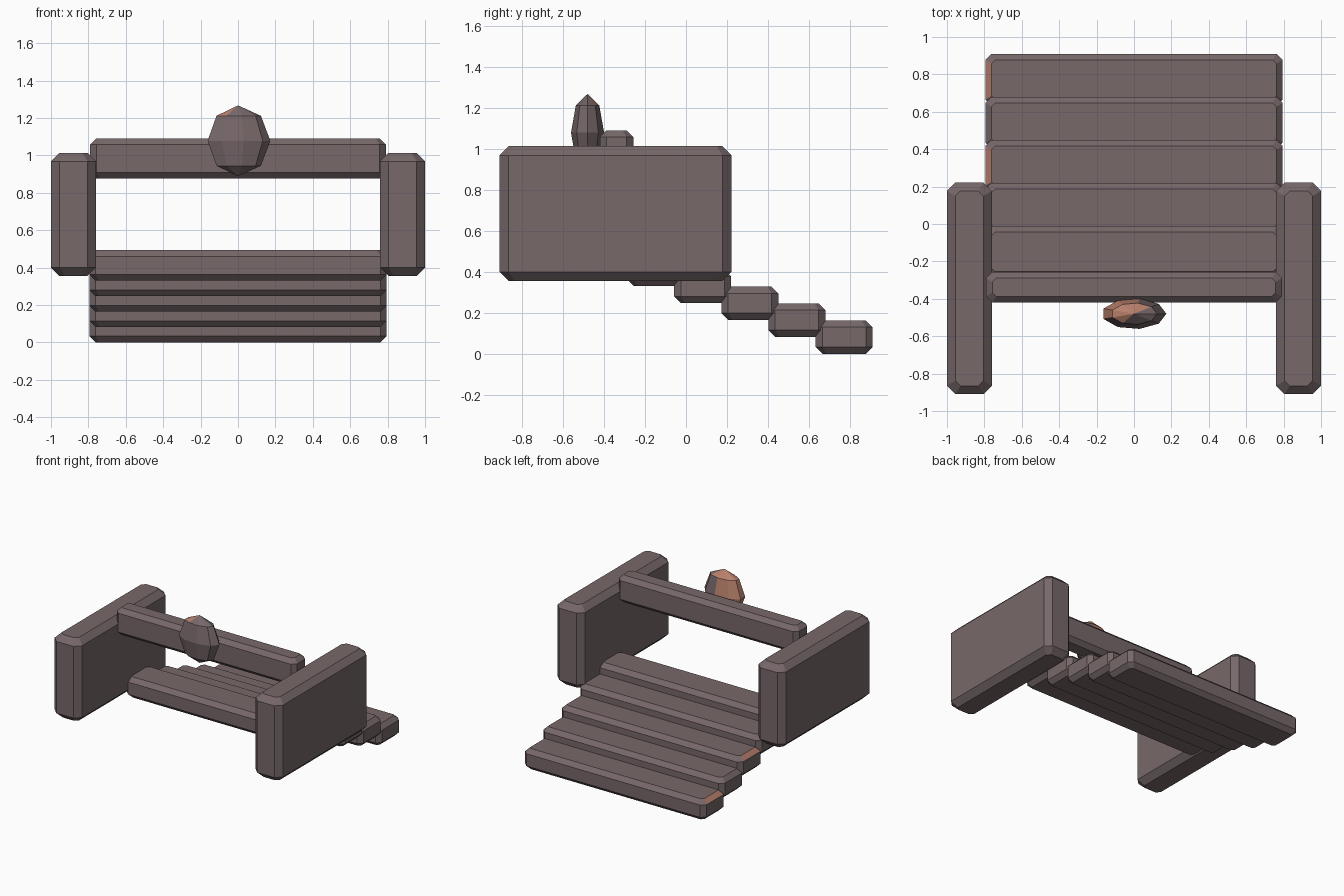
import bpy
from math import sin, cos, pi, radians

cube = bpy.data.objects.get("Cube")
if cube:
    bpy.data.objects.remove(cube, do_unlink=True)


def make_material(name, rgb):
    mat = bpy.data.materials.new(name)
    mat.use_nodes = True
    color = (*rgb, 1)
    mat.diffuse_color = color
    mat.node_tree.nodes["Principled BSDF"].inputs["Base Color"].default_value = color
    return mat


STONE = make_material("mauve grey stone", (0.185, 0.138, 0.143))
CLAY = make_material("orange clay", (0.48, 0.215, 0.15))


def loft(name, rings, clay_rule=None):
    """Join rings of points upward; a ring of one point is a pole."""
    verts, loops = [], []
    for ring in rings:
        loops.append(range(len(verts), len(verts) + len(ring)))
        verts += ring
    faces = []
    for low, high in zip(loops, loops[1:]):
        n = max(len(low), len(high))
        for i in range(n):
            j = (i + 1) % n
            if len(low) == 1:
                faces.append((low[0], high[j], high[i]))
            elif len(high) == 1:
                faces.append((low[i], low[j], high[0]))
            else:
                faces.append((low[i], low[j], high[j], high[i]))
    if len(loops[0]) > 1:
        faces.append(tuple(reversed(loops[0])))
    if len(loops[-1]) > 1:
        faces.append(tuple(loops[-1]))
    mesh = bpy.data.meshes.new(name)
    mesh.from_pydata(verts, [], faces)
    mesh.materials.append(STONE)
    mesh.materials.append(CLAY)
    mesh.update()
    if clay_rule:
        for face in mesh.polygons:
            face.material_index = int(clay_rule(face))
    obj = bpy.data.objects.new(name, mesh)
    bpy.context.collection.objects.link(obj)
    return obj


def octagon(x0, x1, y0, y1, z, cut):
    """Rectangle with its four corners cut off, counter-clockwise."""
    return [(x0 + cut, y0, z), (x1 - cut, y0, z), (x1, y0 + cut, z), (x1, y1 - cut, z),
            (x1 - cut, y1, z), (x0 + cut, y1, z), (x0, y1 - cut, z), (x0, y0 + cut, z)]


def block(name, x, y, z, c, clay_rule=None):
    """Chamfered slab between the given x, y and z limits."""
    inner = (x[0] + c, x[1] - c, y[0] + c, y[1] - c)
    outer = (*x, *y)
    return loft(name, [octagon(*inner, z[0], c * 0.6),
                       octagon(*outer, z[0] + c, c),
                       octagon(*outer, z[1] - c, c),
                       octagon(*inner, z[1], c * 0.6)], clay_rule)


# Side walls
block("left_wall", (0.76, 1.0), (-0.91, 0.222), (0.355, 1.013), 0.045)
block("right_wall", (-1.0, -0.76), (-0.91, 0.222), (0.355, 1.013), 0.045)


# Steps, rising towards the front; two have a chipped upper end
def chipped(face):
    n = face.normal
    return n.x < -0.4 and n.z > 0.4 and abs(n.y) < 0.2


for i in range(5):
    y, z = 0.632 - 0.23 * i, 0.0825 * i
    block(f"step_{i + 1}", (-0.795, 0.795), (y, y + 0.278), (z, z + 0.163), 0.033,
          chipped if i in (0, 2) else None)

# Cross beam over the opening
block("cross_beam", (-0.79, 0.79), (-0.42, -0.257), (0.875, 1.09), 0.033)


# Faceted keystone, clay-coloured on its back and right
def keystone_clay(face):
    cx, cy, cz = face.center
    ax, ay = cx / RX, (cy - CY) / RY
    if cz > CZ + RZ * 0.72:
        return ax * cos(radians(140)) + ay * sin(radians(140)) > 0
    return ax * cos(radians(140)) + ay * sin(radians(140)) > 0.5


RX, RY, RZ, CY, CZ = 0.173, 0.082, 0.189, -0.48, 1.078
SIDES = 9
rings = [[(0, CY, CZ - RZ)]]
for lat in (-pi / 4, 0, pi / 4):
    rings.append([(RX * cos(lat) * cos(2 * pi * k / SIDES),
                   CY + RY * cos(lat) * sin(2 * pi * k / SIDES),
                   CZ + RZ * sin(lat)) for k in range(SIDES)])
rings.append([(0, CY, CZ + RZ)])
loft("keystone", rings, keystone_clay)
